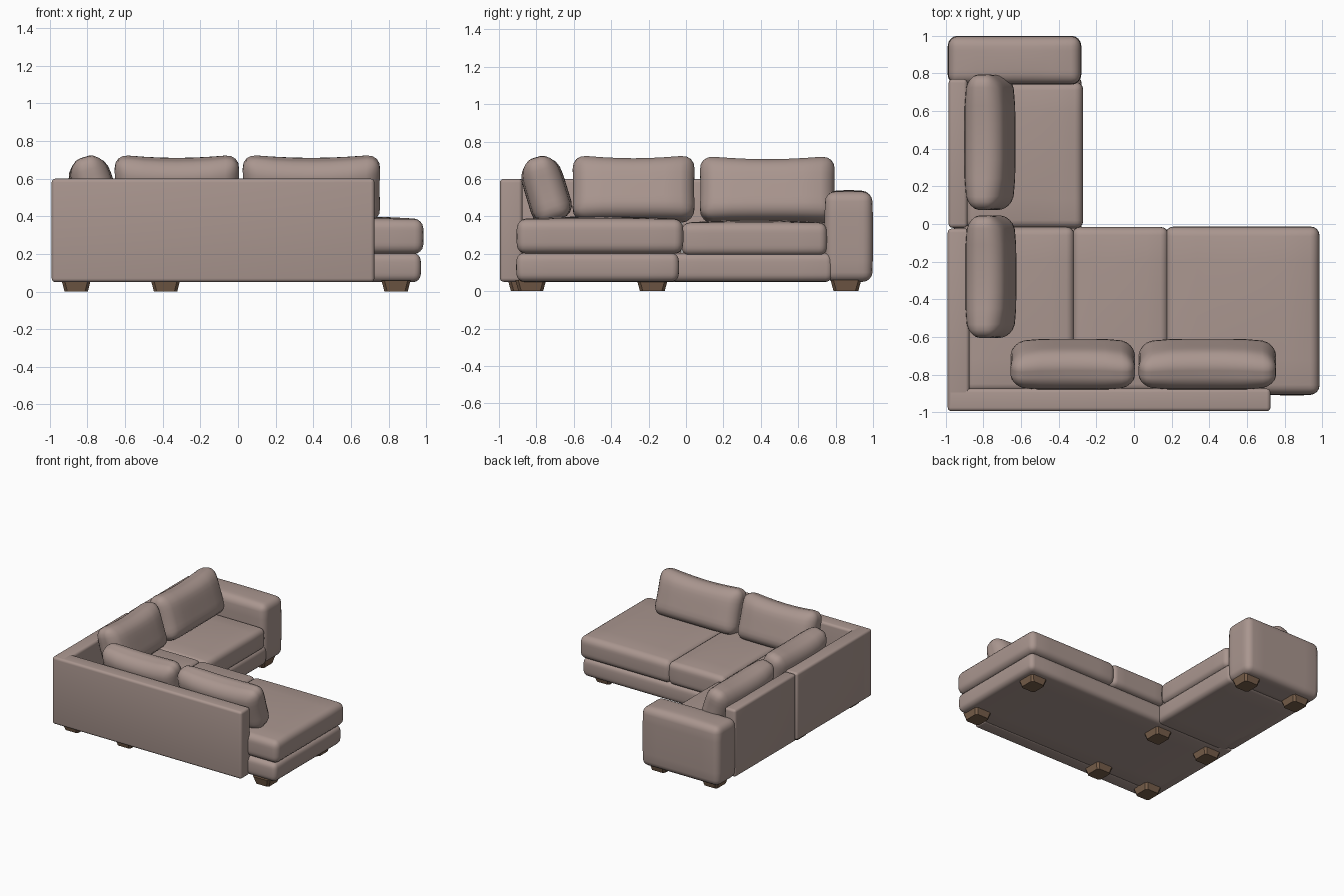
import bpy, bmesh, math
from mathutils import Matrix, Vector

if "Cube" in bpy.data.objects:
    bpy.data.objects.remove(bpy.data.objects["Cube"])


def material(name, rgb):
    m = bpy.data.materials.new(name)
    m.diffuse_color = (*rgb, 1)
    m.use_nodes = True
    m.node_tree.nodes["Principled BSDF"].inputs["Base Color"].default_value = m.diffuse_color
    return m


FABRIC = material("taupe fabric", (0.40, 0.305, 0.275))
WOOD = material("brown wood", (0.19, 0.115, 0.07))


def finish(bm, name, mat, angle=40):
    bmesh.ops.recalc_face_normals(bm, faces=bm.faces)
    me = bpy.data.meshes.new(name)
    bm.to_mesh(me)
    bm.free()
    me.materials.append(mat)
    ob = bpy.data.objects.new(name, me)
    bpy.context.collection.objects.link(ob)
    bpy.ops.object.select_all(action='DESELECT')
    ob.select_set(True)
    bpy.context.view_layer.objects.active = ob
    bpy.ops.object.shade_smooth_by_angle(angle=math.radians(angle))
    return ob


def rounded_box(size, radius, cuts=0):
    """Centred box with rounded edges and optional even slices along each axis."""
    bm = bmesh.new()
    bmesh.ops.create_cube(bm, size=1, matrix=Matrix.Diagonal((*size, 1)))
    bmesh.ops.bevel(bm, geom=bm.edges[:], offset=radius, segments=4,
                    profile=0.5, affect='EDGES')
    for axis in range(3):
        span = size[axis] - 2 * radius
        for i in range(cuts):
            co, no = Vector(), Vector()
            co[axis] = span * ((i + 1) / (cuts + 1) - 0.5)
            no[axis] = 1
            bmesh.ops.bisect_plane(bm, geom=bm.verts[:] + bm.edges[:] + bm.faces[:],
                                   plane_co=co, plane_no=no)
    return bm


def soft_block(name, lo, hi, radius, puff=0.0, bulge=0.0):
    """Upholstered block: top swells by puff, sides by bulge at mid height."""
    lo, hi = Vector(lo), Vector(hi)
    size, mid = hi - lo, (lo + hi) / 2
    bm = rounded_box(size, radius, 5 if puff or bulge else 0)
    for v in bm.verts:
        u, w, h = (2 * v.co[i] / size[i] for i in range(3))
        if h > 0:
            v.co.z += puff * h * (1 - u * u) * (1 - w * w)
        v.co.x += bulge * u ** 3 * (1 - h * h)
        v.co.y += bulge * w ** 3 * (1 - h * h)
    bm.transform(Matrix.Translation(mid))
    return finish(bm, name, FABRIC)


def pillow(name, length, centre, turn):
    """Leaning back pillow: pinched ends, raised top corners."""
    thick, height = 0.225, 0.35
    bm = rounded_box((length, thick, height), 0.075, 5)
    for v in bm.verts:
        u, h = 2 * v.co.x / length, 2 * v.co.z / height
        v.co.y *= 1 - 0.28 * abs(u) ** 5 - 0.25 * max(h, 0) ** 3
        v.co.z += 0.025 * (u * u - 0.5) * max(h, 0)
        v.co.x *= 1 - 0.02 * (1 - h * h)
    bm.transform(Matrix.Translation(centre) @ Matrix.Rotation(turn, 4, 'Z')
                 @ Matrix.Rotation(math.radians(17), 4, 'X'))
    return finish(bm, name, FABRIC, 60)


# Base frame
soft_block("long_base", (-0.95, -0.90, 0.05), (0.965, -0.045, 0.205), 0.035, 0, 0.008)
soft_block("side_base", (-0.95, -0.08, 0.05), (-0.285, 0.78, 0.205), 0.035, 0, 0.006)

# Back panels and arm
soft_block("long_back", (-0.99, -0.995, 0.05), (0.725, -0.875, 0.60), 0.02)
soft_block("corner_back", (-0.99, -0.99, 0.05), (-0.875, -0.025, 0.60), 0.02)
soft_block("side_back", (-0.985, -0.02, 0.05), (-0.885, 0.77, 0.60), 0.02)
soft_block("arm", (-0.985, 0.745, 0.05), (-0.285, 0.995, 0.53), 0.05, 0.01, 0.005)

# Seat cushions
soft_block("corner_seat", (-0.89, -0.89, 0.20), (-0.32, -0.02, 0.385), 0.04, 0.012, 0.004)
soft_block("middle_seat", (-0.325, -0.89, 0.20), (0.18, -0.02, 0.385), 0.04, 0.012, 0.004)
soft_block("chaise_seat", (0.17, -0.90, 0.20), (0.98, -0.02, 0.385), 0.045, 0.015, 0.006)
soft_block("side_seat", (-0.89, -0.02, 0.19), (-0.275, 0.75, 0.365), 0.04, 0.015, 0.005)

# Back pillows along both backs
pillow("long_pillow_left", 0.67, (-0.325, -0.75, 0.545), 0)
pillow("long_pillow_right", 0.74, (0.39, -0.75, 0.545), 0)
pillow("side_pillow_near", 0.66, (-0.765, -0.28, 0.545), -math.pi / 2)
pillow("side_pillow_far", 0.73, (-0.77, 0.435, 0.54), -math.pi / 2)

# Tapered wooden feet
FEET = [(-0.86, -0.87), (-0.385, -0.87), (0.84, -0.83), (0.84, -0.18),
        (-0.385, -0.18), (-0.86, -0.18), (-0.86, 0.855), (-0.385, 0.855)]
for i, (x, y) in enumerate(FEET):
    bm = bmesh.new()
    bmesh.ops.create_cube(bm, size=1, matrix=Matrix.Translation((x, y, 0.03))
                          @ Matrix.Diagonal((0.155, 0.165, 0.06, 1)))
    for v in bm.verts:
        if v.co.z < 0.03:
            v.co.x = x + (v.co.x - x) * 0.8
            v.co.y = y + (v.co.y - y) * 0.8
    bmesh.ops.bevel(bm, geom=[e for e in bm.edges if abs(e.verts[0].co.z - e.verts[1].co.z) > 0.01],
                    offset=0.015, segments=1, affect='EDGES')
    finish(bm, f"foot_{i + 1}", WOOD, 20)
